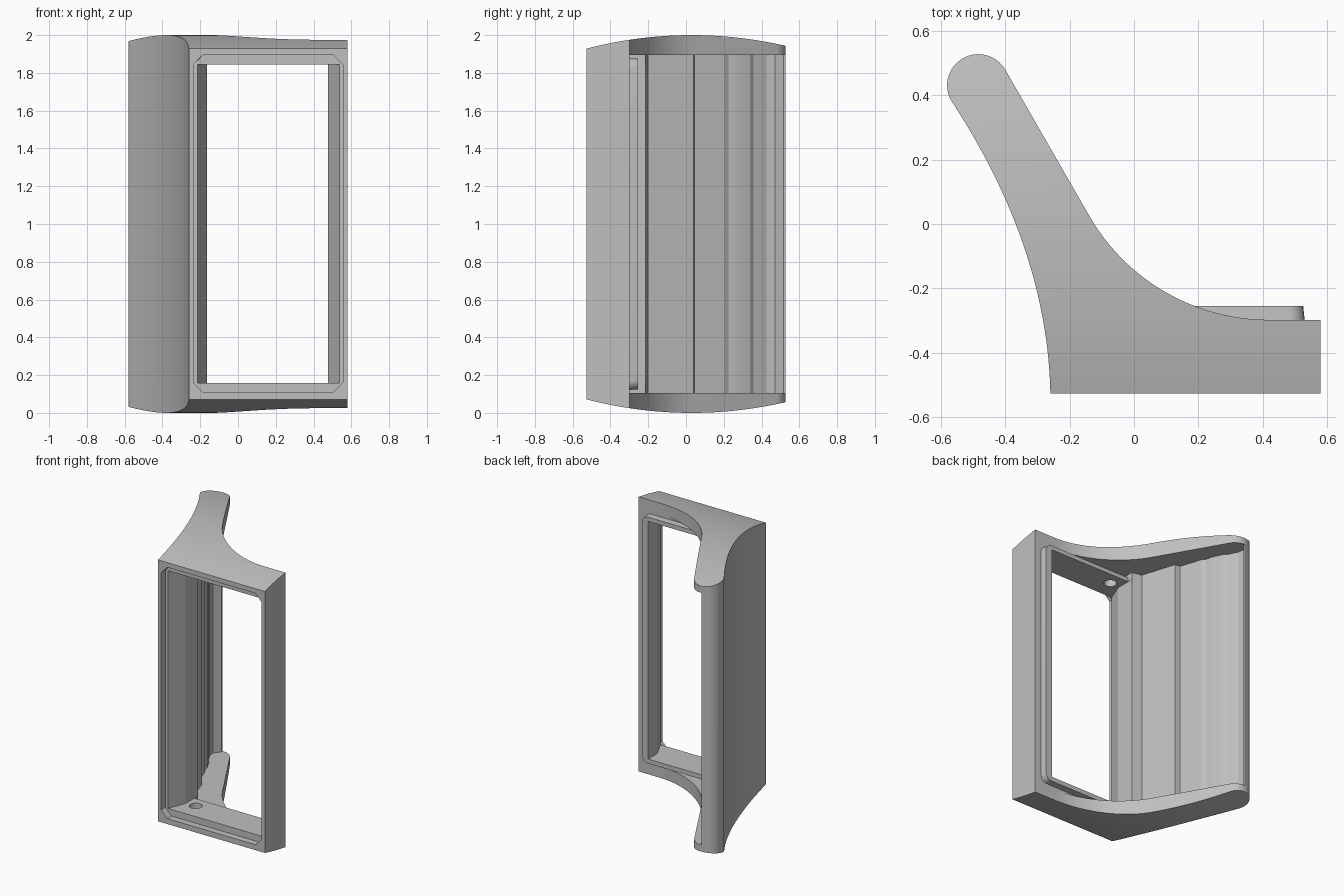
import bpy, bmesh, math

cube = bpy.data.objects.get("Cube")
if cube:
    bpy.data.objects.remove(cube)

grey = bpy.data.materials.new("plain_grey")
grey.use_nodes = True
grey.diffuse_color = (0.53, 0.53, 0.53, 1)
grey.node_tree.nodes["Principled BSDF"].inputs["Base Color"].default_value = (0.53, 0.53, 0.53, 1)


def loft(name, first, second):
    """Closed solid between two matching loops of 3D points."""
    bm = bmesh.new()
    a = [bm.verts.new(p) for p in first]
    b = [bm.verts.new(p) for p in second]
    bm.faces.new(a)
    bm.faces.new(b)
    for i in range(len(a)):
        j = (i + 1) % len(a)
        bm.faces.new((a[i], a[j], b[j], b[i]))
    bmesh.ops.recalc_face_normals(bm, faces=bm.faces)
    mesh = bpy.data.meshes.new(name)
    bm.to_mesh(mesh)
    bm.free()
    obj = bpy.data.objects.new(name, mesh)
    bpy.context.collection.objects.link(obj)
    mesh.materials.append(grey)
    return obj


def upright(name, pts, z0, z1):
    return loft(name, [(x, y, z0) for x, y in pts], [(x, y, z1) for x, y in pts])


def along_y(name, front, y0, back, y1):
    return loft(name, [(x, y0, z) for x, z in front], [(x, y1, z) for x, z in back])


def arc(cx, cy, r, a0, a1, n):
    return [(cx + r * math.cos(math.radians(a0 + (a1 - a0) * i / n)),
             cy + r * math.sin(math.radians(a0 + (a1 - a0) * i / n))) for i in range(n + 1)]


def rect(x0, x1, z0, z1, r=0, steps=1):
    """Rectangle whose corners are cut (one step) or rounded (more steps)."""
    if not r:
        return [(x0, z0), (x1, z0), (x1, z1), (x0, z1)]
    return (arc(x1 - r, z1 - r, r, 0, 90, steps) + arc(x0 + r, z1 - r, r, 90, 180, steps)
            + arc(x0 + r, z0 + r, r, 180, 270, steps) + arc(x1 - r, z0 + r, r, 270, 360, steps))


def combine(body, other, operation):
    mod = body.modifiers.new(operation, "BOOLEAN")
    mod.operation = operation
    mod.solver = "EXACT"
    mod.object = other
    bpy.context.view_layer.objects.active = body
    bpy.ops.object.modifier_apply(modifier=mod.name)
    bpy.data.objects.remove(other)


# Body: outer curve, rounded tip, straight inner edge and concave fillet
outer = []
for i in range(25):
    t = 0.91 * i / 24
    outer.append((-0.26 - 0.02 * t - 0.35 * t * t, t - 0.527))
tip = arc(-0.484, 0.431, 0.097, 203, 30, 20)
fillet = arc(0.42, 0.347, 0.645, 210, 270, 24)
body = upright("bracket_body", outer + tip + fillet + [(0.58, -0.298), (0.58, -0.527)], -0.1, 2.1)

# Crowned top and bottom ends
ys = [-0.6 + 1.2 * i / 32 for i in range(33)]
crown = [(y, 2 - 0.23 * (y - 0.03) ** 2) for y in ys]
crown += [(y, 2 - z) for y, z in reversed(crown)]
ends = loft("crown", [(-1, y, z) for y, z in crown], [(1, y, z) for y, z in crown])
combine(body, ends, "INTERSECT")

# Hollow between the end plates, leaving a thin stepped wall with a turned-in rim
wall = [(-0.163, -0.298), (-0.163, -0.215), (-0.235, -0.2), (-0.31, 0.04), (-0.35, 0.045),
        (-0.4, 0.2), (-0.42, 0.225), (-0.43, 0.27), (-0.465, 0.34), (-0.485, 0.357),
        (-0.505, 0.4), (-0.52, 0.426), (-0.525, 0.47), (-0.49, 0.515), (-0.49, 0.7)]
combine(body, upright("hollow", wall + [(0.8, 0.7), (0.8, -0.298)], 0.105, 1.895), "DIFFERENCE")

# Raised lip round the back of the window
combine(body, along_y("lip", rect(-0.21, 0.533, 0.12, 1.88, 0.05, 6), -0.32,
                      rect(-0.205, 0.526, 0.125, 1.875, 0.05, 6), -0.255), "UNION")

# Front recess with cut corners, then the window with tapering sides
seat = rect(-0.235, 0.555, 0.11, 1.895, 0.05)
combine(body, along_y("recess", seat, -0.6, seat, -0.48), "DIFFERENCE")
wide = rect(-0.222, 0.546, 0.157, 1.845)
narrow = rect(-0.165, 0.476, 0.157, 1.845)
combine(body, along_y("taper", wide, -0.5, narrow, -0.355), "DIFFERENCE")
combine(body, along_y("throat", narrow, -0.37, narrow, -0.19), "DIFFERENCE")

# Blind screw holes in the floor and ceiling of the window
for z0, z1 in ((0.1, 0.2), (1.8, 1.9)):
    combine(body, upright("hole", arc(-0.09, -0.345, 0.042, 0, 345, 23), z0, z1), "DIFFERENCE")

# Smooth the curves, keep the edges sharp
bpy.ops.object.select_all(action="DESELECT")
body.select_set(True)
bpy.context.view_layer.objects.active = body
bpy.ops.object.shade_smooth_by_angle(angle=math.radians(20))
